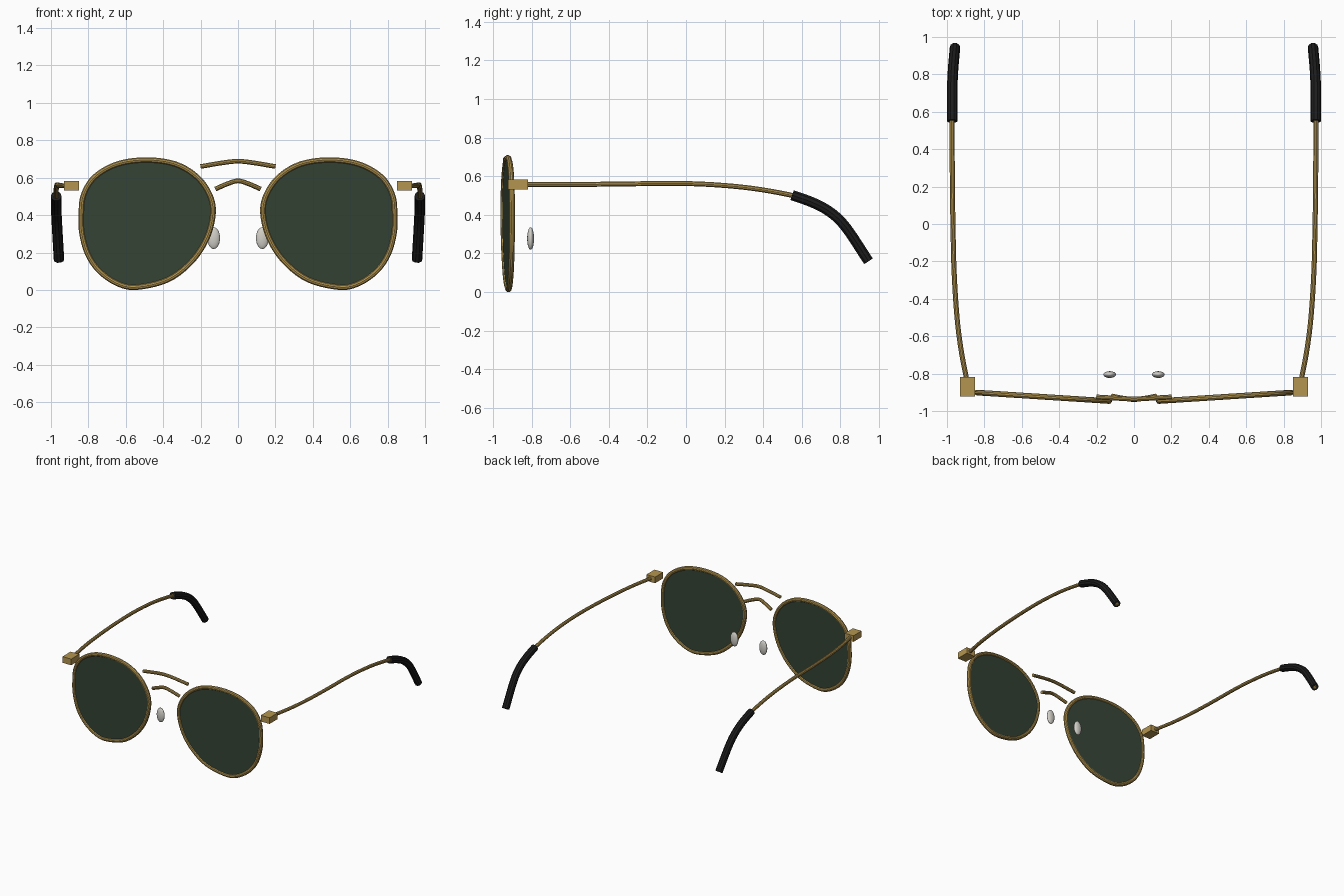
import bpy, bmesh
from mathutils import Vector

if "Cube" in bpy.data.objects:
    bpy.data.objects.remove(bpy.data.objects["Cube"])


def material(name, rgb):
    m = bpy.data.materials.new(name)
    m.diffuse_color = (*rgb, 1)
    m.use_nodes = True
    m.node_tree.nodes["Principled BSDF"].inputs["Base Color"].default_value = m.diffuse_color
    return m


GOLD = material("gold_metal", (0.45, 0.30, 0.08))
GREEN = material("dark_green_glass", (0.035, 0.055, 0.035))
BLACK = material("black_plastic", (0.012, 0.012, 0.012))
PAD = material("clear_pad", (0.65, 0.63, 0.58))


def smooth_path(points, steps, closed=False):
    """Catmull-Rom curve through the given points."""
    p = [Vector(q) for q in points]
    n = len(p)
    if closed:
        get = lambda i: p[i % n]
    else:
        get = lambda i: (2 * p[0] - p[1] if i < 0 else
                         2 * p[-1] - p[-2] if i >= n else p[i])
    out = []
    for i in range(n if closed else n - 1):
        a, b, c, d = (get(i + k) for k in (-1, 0, 1, 2))
        for s in range(steps):
            t = s / steps
            out.append(0.5 * (2 * b + (c - a) * t + (2 * a - 5 * b + 4 * c - d) * t * t
                              + (3 * b - a - 3 * c + d) * t ** 3))
    return out if closed else out + [p[-1]]


def add_mesh(name, mesh, mat):
    obj = bpy.data.objects.new(name, mesh)
    bpy.context.collection.objects.link(obj)
    mesh.materials.clear()
    mesh.materials.append(mat)
    return obj


def shade(obj):
    bpy.ops.object.select_all(action='DESELECT')
    obj.select_set(True)
    bpy.context.view_layer.objects.active = obj
    bpy.ops.object.shade_smooth_by_angle()


def tube(name, path, radius, mat, closed=False):
    cu = bpy.data.curves.new(name + "_path", 'CURVE')
    cu.dimensions = '3D'
    cu.bevel_depth = radius
    cu.bevel_resolution = 3
    cu.use_fill_caps = True
    sp = cu.splines.new('POLY')
    sp.points.add(len(path) - 1)
    for pt, co in zip(sp.points, path):
        pt.co = (*co, 1)
    sp.use_cyclic_u = closed
    tmp = bpy.data.objects.new(name + "_path", cu)
    bpy.context.collection.objects.link(tmp)
    bpy.context.view_layer.update()
    mesh = bpy.data.meshes.new_from_object(
        tmp.evaluated_get(bpy.context.evaluated_depsgraph_get()))
    bpy.data.objects.remove(tmp)
    obj = add_mesh(name, mesh, mat)
    shade(obj)
    return obj


def lens(name, path, thickness, mat):
    bm = bmesh.new()
    off = Vector((0, thickness / 2, 0))
    front = [bm.verts.new(p - off) for p in path]
    back = [bm.verts.new(p + off) for p in path]
    bm.faces.new(front)
    bm.faces.new(back[::-1])
    for i in range(len(path)):
        j = (i + 1) % len(path)
        bm.faces.new((front[i], back[i], back[j], front[j]))
    bmesh.ops.recalc_face_normals(bm, faces=bm.faces)
    mesh = bpy.data.meshes.new(name)
    bm.to_mesh(mesh)
    bm.free()
    shade(add_mesh(name, mesh, mat))


# Rim centre line (x, z) of one side
OUTLINE = [(.838, .41), (.825, .51), (.765, .605), (.645, .673), (.49, .695),
           (.335, .673), (.22, .605), (.152, .51), (.133, .41), (.167, .275),
           (.25, .15), (.375, .055), (.535, .015), (.635, .04 - .01),
           (.735, .095), (.80, .185), (.834, .30)]
# Temple arm path, the last part runs inside the ear tip
ARM = [(.893, -.84, .557), (.925, -.67, .557), (.947, -.49, .558), (.962, -.25, .561),
       (.968, 0, .562), (.971, .20, .552), (.972, .38, .532), (.972, .56, .498)]
TIP = [(.972, .55, .502), (.972, .66, .462), (.971, .75, .412),
       (.967, .83, .333), (.957, .945, .16)]

for side, s in (("right", 1), ("left", -1)):
    # Rim and lens, slightly wrapped back toward the temple
    ring = smooth_path([(s * x, -.955 + .064 * x, z) for x, z in OUTLINE], 5, True)
    tube(side + "_rim", ring, .015, GOLD, True)
    lens(side + "_lens", ring, .012, GREEN)

    # Hinge block
    bpy.ops.mesh.primitive_cube_add(size=1, location=(s * .89, -.871, .557))
    hinge = bpy.context.object
    hinge.name = side + "_hinge"
    hinge.scale = (.078, .104, .05)
    hinge.data.materials.append(GOLD)

    # Temple arm and ear tip
    flip = lambda pts: [(s * x, y, z) for x, y, z in pts]
    tube(side + "_temple_arm", smooth_path(flip(ARM + TIP[1:]), 6), .0135, GOLD)
    tube(side + "_ear_tip", smooth_path(flip(TIP), 6), .028, BLACK)

    # Nose pad
    bpy.ops.mesh.primitive_uv_sphere_add(segments=24, ring_count=12, radius=1,
                                         location=(s * .13, -.805, .277))
    pad = bpy.context.object
    pad.name = side + "_nose_pad"
    pad.scale = (.034, .018, .058)
    pad.data.materials.append(PAD)
    shade(pad)

# Brow bar and bridge
tube("brow_bar", smooth_path([(-.2, -.925, .66), (-.08, -.932, .68), (0, -.936, .688),
                              (.08, -.932, .68), (.2, -.925, .66)], 6), .013, GOLD)
tube("bridge", smooth_path([(-.12, -.92, .54), (-.055, -.932, .568), (0, -.938, .583),
                            (.055, -.932, .568), (.12, -.92, .54)], 6), .013, GOLD)
